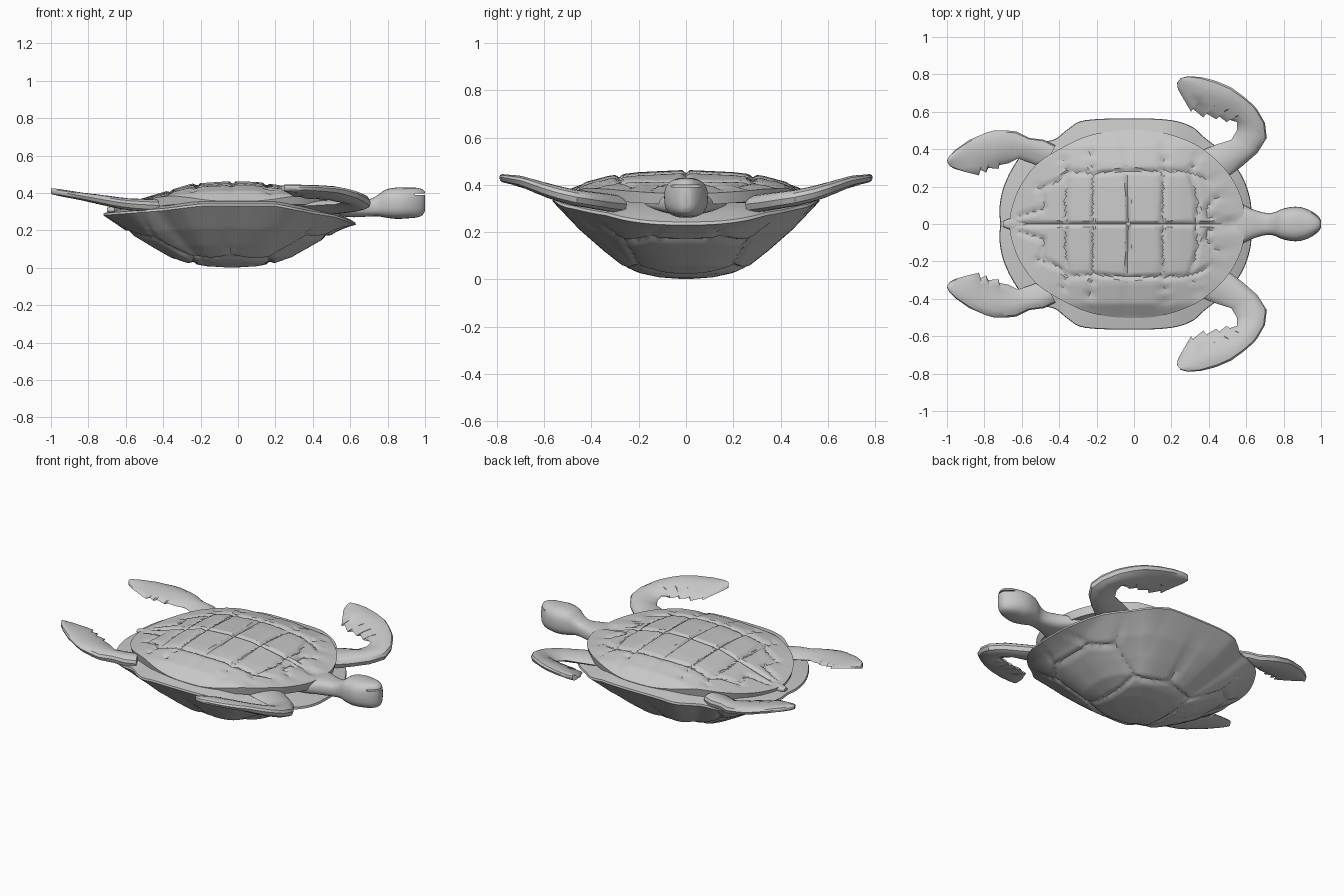
import bpy
import bmesh
import math
from mathutils import Vector

old = bpy.data.objects.get("Cube")
if old:
    bpy.data.objects.remove(old, do_unlink=True)

skin = bpy.data.materials.new("pale_grey")
skin.use_nodes = True
grey = (0.58, 0.58, 0.58, 1.0)
skin.diffuse_color = grey
skin.node_tree.nodes["Principled BSDF"].inputs["Base Color"].default_value = grey

parts = []


def loft(name, rings):
    """Skin a list of equal closed rings and cap both ends."""
    bm = bmesh.new()
    rows = [[bm.verts.new(point) for point in ring] for ring in rings]
    count = len(rows[0])
    for lower, upper in zip(rows, rows[1:]):
        for i in range(count):
            j = (i + 1) % count
            bm.faces.new((lower[i], lower[j], upper[j], upper[i]))
    bm.faces.new(rows[0])
    bm.faces.new(rows[-1])
    bmesh.ops.recalc_face_normals(bm, faces=bm.faces)
    mesh = bpy.data.meshes.new(name)
    bm.to_mesh(mesh)
    bm.free()
    mesh.materials.append(skin)
    obj = bpy.data.objects.new(name, mesh)
    bpy.context.collection.objects.link(obj)
    parts.append(obj)
    return obj


def lerp_table(table, value):
    """Piecewise linear lookup in a list of (key, result) pairs."""
    if value <= table[0][0]:
        return table[0][1]
    for (a, u), (b, v) in zip(table, table[1:]):
        if value <= b:
            return u + (v - u) * (value - a) / (b - a)
    return table[-1][1]


def spline(points, steps, closed=False):
    """Smooth curve through tuples of any length."""
    total = len(points)
    result = []
    for i in range(total if closed else total - 1):
        picks = []
        for offset in (-1, 0, 1, 2):
            k = i + offset
            picks.append(points[k % total if closed else min(max(k, 0), total - 1)])
        for s in range(steps):
            t = s / steps
            result.append(tuple(
                b + 0.5 * t * (c - a + t * (2 * a - 5 * b + 4 * c - d + t * (3 * (b - c) + d - a)))
                for a, b, c, d in zip(*picks)))
    if not closed:
        result.append(points[-1])
    return result


def full_outline(half):
    """Mirror a half outline (front tip to back tip) into a closed smooth loop."""
    mirrored = [(x, -y) for x, y in reversed(half[1:-1])]
    return spline(half + mirrored, 5, closed=True)


def seam(x, y, paths, width):
    """One on a seam line, fading to zero at its width; symmetric in y."""
    p = Vector((x, abs(y)))
    nearest = width
    for path in paths:
        for a, b in zip(path, path[1:]):
            a, b = Vector(a), Vector(b)
            along = b - a
            t = min(max((p - a).dot(along) / along.length_squared, 0), 1)
            nearest = min(nearest, (p - a - along * t).length)
    return 1 - nearest / width


CENTRE = -0.03


def scaled(outline, t):
    return [(CENTRE + (x - CENTRE) * t, y * t) for x, y in outline]


# Deep bowl of the shell with its scute seams
rim_outline = full_outline([
    (.63, 0), (.62, .14), (.57, .27), (.48, .38), (.38, .46), (.31, .52), (.2, .555),
    (0, .565), (-.26, .555), (-.35, .51), (-.42, .455), (-.5, .435), (-.58, .395),
    (-.65, .3), (-.7, .19), (-.72, .08), (-.715, 0)])
rim_height = [(-.72, .28), (-.4, .305), (-.2, .33), (.2, .33), (.4, .29), (.52, .27), (.63, .23)]
bowl_curve = [(0, 0), (.2, .025), (.35, .08), (.48, .18), (.62, .37), (.8, .64), (1, 1)]
bowl_seams = [
    [(.62, .1), (.47, .15), (.36, .26), (.17, .2), (-.04, .27), (-.24, .2), (-.44, .26),
     (-.58, .13), (-.72, .1)],
    [(.36, .26), (.43, .43)], [(-.04, .27), (-.04, .57)], [(-.44, .26), (-.52, .43)],
    [(.47, 0), (.47, .15)], [(.17, 0), (.17, .2)], [(-.24, 0), (-.24, .2)],
    [(-.58, 0), (-.58, .13)]]
rings = []
RINGS = 50
for k in range(1, RINGS + 1):
    t = k / RINGS
    rings.append([
        (x, y, lerp_table(rim_height, x) * lerp_table(bowl_curve, t)
         + 0.014 * seam(x, y, bowl_seams, 0.02) * min(1, 6 * (1 - t)))
        for x, y in scaled(rim_outline, t)])
for t, lift in ((.995, .012), (.9, .022), (.75, .035), (.3, .04)):
    rings.append([(x, y, lerp_table(rim_height, x) + lift) for x, y in scaled(rim_outline, t)])
loft("shell_bowl", rings)

# Plated upper plate of the shell
plate_outline = full_outline([
    (.59, 0), (.58, .12), (.52, .25), (.42, .36), (.3, .44), (.12, .495), (-.08, .5),
    (-.25, .47), (-.4, .4), (-.52, .32), (-.61, .2), (-.655, .08), (-.665, 0)])
plate_ridge = [(-.665, .325), (-.5, .375), (-.35, .42), (-.25, .45), (-.05, .463),
               (.1, .46), (.25, .438), (.4, .405), (.59, .365)]
plate_fall = [(0, 1), (.4, .93), (.65, .82), (.85, .62), (1, .2)]
plate_seams = [
    [(-.66, 0), (.59, 0)],
    [(-.4, .23), (-.36, .28), (-.22, .27), (-.03, .285), (.16, .28), (.3, .28), (.4, .23)],
    [(-.4, .39), (-.36, .28), (-.37, .1), (-.36, 0)],
    [(-.25, .46), (-.22, .27), (-.22, 0)],
    [(-.03, .5), (-.03, 0)],
    [(.17, .46), (.16, .28), (.15, 0)],
    [(.36, .39), (.3, .28), (.34, .12), (.33, 0)],
    [(.55, .15), (.43, .13), (.38, .08), (.4, .03), (.59, .02)],
    [(.4, .23), (.49, .28)],
    [(-.4, .23), (-.5, .19), (-.48, .08), (-.62, .04)], [(-.5, .19), (-.58, .24)]]


def plate_height(x, y, t):
    base = 0.33
    z = base + (lerp_table(plate_ridge, x) - base) * lerp_table(plate_fall, abs(y) / 0.5)
    return z - 0.016 * seam(x, y, plate_seams, 0.016) * min(1, 8 * (1 - t))


rings = []
for k in range(1, RINGS + 1):
    t = k / RINGS
    rings.append([(x, y, plate_height(x, y, t)) for x, y in scaled(plate_outline, t)])
rings.append([(x, y, plate_height(x, y, 1) - 0.05) for x, y in scaled(plate_outline, .98)])
loft("shell_plate", rings)

# Neck and head: x, half width, middle height, half height
head_sections = [
    (.45, .17, .32, .035), (.55, .125, .32, .045), (.62, .085, .32, .05), (.7, .06, .32, .046),
    (.75, .062, .333, .058), (.79, .08, .343, .075), (.85, .092, .345, .084),
    (.9, .088, .346, .082), (.95, .068, .348, .08), (.985, .042, .35, .07), (1, .02, .355, .05)]


def rounded_box(x, width, middle, height, count=28):
    ring = []
    for i in range(count):
        c, s = math.cos(math.tau * i / count), math.sin(math.tau * i / count)
        ring.append((x, width * math.copysign(abs(c) ** 0.75, c),
                     middle + height * math.copysign(abs(s) ** 0.75, s)))
    return ring


head = loft("neck_and_head", [rounded_box(*row) for row in spline(head_sections, 3)])

# Mouth slit
bpy.ops.mesh.primitive_cube_add(size=1, location=(.98, 0, .394))
cutter = bpy.context.object
cutter.name = "mouth_cutter"
cutter.scale = (.07, .25, .008)
cutter.hide_render = True
cutter.hide_set(True)
slit = head.modifiers.new("mouth", "BOOLEAN")
slit.operation = "DIFFERENCE"
slit.solver = "EXACT"
slit.object = cutter

# Small tail
loft("tail", [rounded_box(x, w, .31, h) for x, w, h in
              ((-.55, .07, .03), (-.64, .04, .025), (-.7, .015, .01))])

# Flippers: leading edge x, y then trailing edge x, y
front_stations = [
    (.5, .25, .33, .38), (.58, .31, .44, .425), (.66, .38, .52, .45), (.71, .46, .55, .5),
    (.7, .54, .55, .545), (.66, .61, .5, .56), (.64, .635, .495, .545), (.6, .67, .45, .58),
    (.575, .69, .44, .56), (.54, .715, .38, .595), (.52, .73, .37, .57), (.45, .76, .31, .62),
    (.42, .77, .305, .6), (.36, .785, .27, .66), (.29, .79, .235, .72), (.25, .78, .23, .755)]
rear_stations = [
    (-.42, .42, -.48, .3), (-.48, .45, -.56, .33), (-.56, .46, -.62, .35),
    (-.63, .495, -.67, .325), (-.68, .5, -.72, .315), (-.7, .5, -.725, .295),
    (-.74, .5, -.78, .3), (-.75, .5, -.79, .275), (-.8, .485, -.82, .29),
    (-.81, .48, -.83, .26), (-.88, .45, -.89, .275), (-.95, .4, -.96, .295),
    (-.99, .36, -.985, .31), (-1, .34, -.995, .325)]
front_rise = [(.27, .315), (.4, .335), (.5, .35), (.6, .38), (.7, .415), (.79, .43)]
rear_rise = [(-1, .41), (-.8, .375), (-.6, .34), (-.42, .33)]


def flipper(name, stations, rise, axis, side, thick):
    rings = []
    half = 7
    for n, (lx, ly, tx, ty) in enumerate(stations):
        depth = thick * (1 - 0.65 * n / len(stations))
        ring = []
        for i in range(2 * half):
            # wing-shaped section, thickest near the leading edge
            s = (1 - math.cos(math.pi * i / half)) / 2
            bulge = depth * 2.6 * math.sqrt(s) * (1 - s) + 0.003
            x, y = lx + (tx - lx) * s, ly + (ty - ly) * s
            z = lerp_table(rise, (x, y)[axis])
            ring.append((x, side * y, z + (bulge if i < half else -bulge)))
        rings.append(ring)
    loft(name, rings)


for side, label in ((1, "left"), (-1, "right")):
    flipper("front_flipper_" + label, front_stations, front_rise, 1, side, 0.036)
    flipper("rear_flipper_" + label, rear_stations, rear_rise, 0, side, 0.032)

# Smooth shading with crisp edges
bpy.ops.object.select_all(action="DESELECT")
for obj in parts:
    obj.select_set(True)
bpy.context.view_layer.objects.active = head
bpy.ops.object.shade_smooth_by_angle(angle=math.radians(35))
